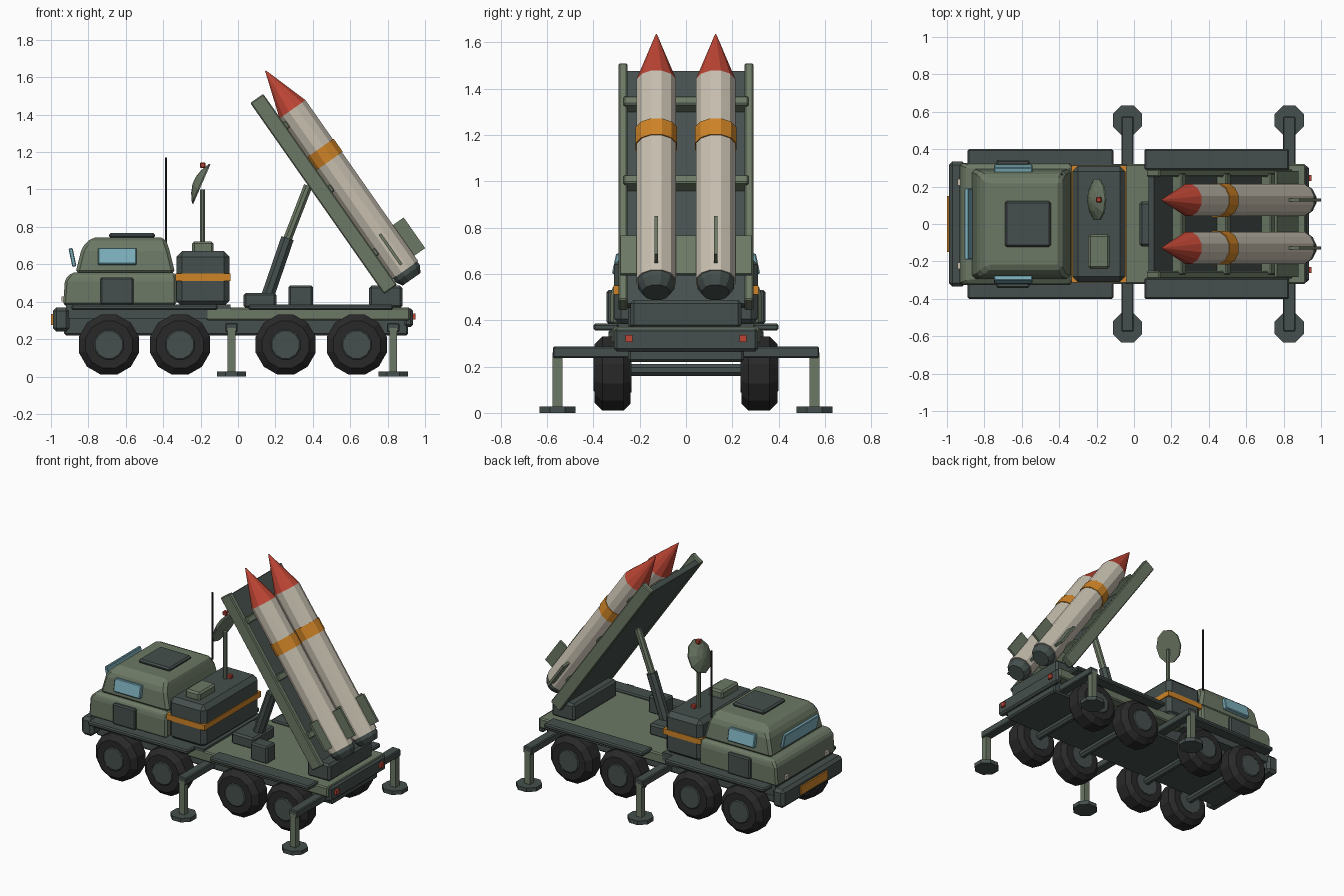
import bpy, bmesh
from math import radians, cos, sin, pi
from mathutils import Matrix, Vector

cube = bpy.data.objects.get("Cube")
if cube:
    bpy.data.objects.remove(cube, do_unlink=True)


def material(name, r, g, b):
    m = bpy.data.materials.new(name)
    m.use_nodes = True
    m.diffuse_color = (r, g, b, 1)
    m.node_tree.nodes["Principled BSDF"].inputs["Base Color"].default_value = (r, g, b, 1)
    return m


GREEN = material("olive green", .15, .19, .13)
DARK = material("dark grey green", .06, .08, .075)
TYRE = material("tyre black", .022, .022, .023)
CREAM = material("cream", .57, .52, .43)
RED = material("red", .51, .06, .035)
ORANGE = material("orange", .62, .23, .02)
GLASS = material("light blue glass", .2, .43, .5)
I = Matrix.Identity(4)


def finish(bm, name, mat, frame=I):
    bmesh.ops.recalc_face_normals(bm, faces=bm.faces)
    bm.transform(frame)
    me = bpy.data.meshes.new(name)
    bm.to_mesh(me)
    bm.free()
    me.materials.append(mat)
    ob = bpy.data.objects.new(name, me)
    bpy.context.collection.objects.link(ob)
    return ob


def chamfer(bm, width):
    if width:
        bmesh.ops.bevel(bm, geom=bm.edges[:], offset=width, segments=1, affect='EDGES')


def box(name, mat, xs, ys, zs, bevel=0, frame=I):
    """Box given by its extent on each axis."""
    bm = bmesh.new()
    bmesh.ops.create_cube(bm, size=1)
    for v in bm.verts:
        for i, (a, b) in enumerate((xs, ys, zs)):
            v.co[i] = (a + b) / 2 + v.co[i] * (b - a)
    chamfer(bm, bevel)
    return finish(bm, name, mat, frame)


def skin(bm, rings):
    loops = [[bm.verts.new(p) for p in ring] for ring in rings]
    n = len(loops[0])
    for a, b in zip(loops, loops[1:]):
        for i in range(n):
            j = (i + 1) % n
            bm.faces.new((a[i], a[j], b[j], b[i]))
    bm.faces.new(loops[0][::-1])
    bm.faces.new(loops[-1])


def stack(name, mat, sections, bevel=0):
    """Stacked rectangles (z, x0, x1, half width)."""
    bm = bmesh.new()
    skin(bm, [[(a, -h, z), (b, -h, z), (b, h, z), (a, h, z)] for z, a, b, h in sections])
    chamfer(bm, bevel)
    return finish(bm, name, mat)


def lathe(name, mat, origin, axis, profile, n=12, frame=I):
    """Turned part: profile of (distance along axis, radius)."""
    bm = bmesh.new()
    skin(bm, [[(r * cos(2 * pi * (i + .5) / n), r * sin(2 * pi * (i + .5) / n), t)
               for i in range(n)] for t, r in profile])
    turn = Vector(axis).to_track_quat('Z', 'Y').to_matrix().to_4x4()
    return finish(bm, name, mat, frame @ Matrix.Translation(origin) @ turn)


def rod(name, mat, a, b, r, n=8):
    d = Vector(b) - Vector(a)
    return lathe(name, mat, a, d, [(0, r), (d.length, r)], n)


# chassis, deck and bumpers
box("chassis", DARK, (-.93, .91), (-.25, .25), (.22, .36), .01)
box("deck", GREEN, (-.17, .92), (-.32, .32), (.3, .37), .008)
box("front_bumper", DARK, (-.99, -.9), (-.335, .335), (.24, .37), .02)
box("front_plate", ORANGE, (-1, -.985), (-.15, .15), (.275, .335))
box("rear_bumper", DARK, (.89, .935), (-.31, .31), (.265, .365), .012)
box("cab_floor", DARK, (-.92, -.04), (-.32, .32), (.31, .385))

# cab
stack("cab_lower", GREEN, [(.38, -.935, -.33, .325), (.52, -.925, -.33, .325),
                           (.555, -.89, -.335, .31)], .012)
stack("cab_upper", GREEN, [(.55, -.87, -.335, .295), (.69, -.835, -.37, .28),
                           (.742, -.785, -.39, .235)], .018)
box("roof_hatch", DARK, (-.69, -.445), (-.122, .122), (.74, .768), .01)
tilt = Matrix.Translation((-.885, 0, .637)) @ Matrix.Rotation(radians(-12), 4, 'Y')
box("windscreen", GLASS, (-.011, .011), (-.19, .19), (-.05, .05), .004, tilt)
rod("antenna", TYRE, (-.385, .265, .7), (-.385, .265, 1.17), .006, 6)

# equipment box behind the cab
box("equipment_box", DARK, (-.33, -.045), (-.31, .31), (.375, .67), .03)
box("equipment_band", ORANGE, (-.335, -.04), (-.314, .314), (.512, .55))
box("generator", GREEN, (-.245, -.13), (-.24, -.055), (.66, .722), .012)
rod("mast", GREEN, (-.19, .13, .66), (-.19, .13, 1.0), .014)
lathe("radar_dish", GREEN, (-.197, .13, 1.03), (-.916, 0, .4),
      [(-.004, .115), (.004, .115), (.03, .065), (.042, .02)], 10)
box("dish_light", RED, (-.203, -.173), (.115, .145), (1.115, 1.145), .005)
box("warning_light", RED, (-.185, -.155), (.14, .17), (.665, .695), .005)

# parts mirrored on both sides
for side, s in (("left", 1), ("right", -1)):
    def span(a, b):
        return tuple(sorted((s * a, s * b)))

    box(side + "_front_fender", DARK, (-.89, -.11), span(.24, .4), (.355, .385), .008)
    box(side + "_rear_fender", DARK, (.055, .83), span(.29, .4), (.355, .385), .008)
    box(side + "_door", DARK, (-.735, -.56), span(.31, .343), (.385, .53), .008)
    lean = Matrix.Translation((-.645, s * .295, .642)) @ Matrix.Rotation(s * radians(12), 4, 'X')
    box(side + "_window", GLASS, (-.103, .103), (-.016, .016), (-.045, .045), .005, lean)
    box(side + "_headlight", CREAM, (-.945, -.925), span(.205, .24), (.4, .428))
    box(side + "_tail_light", RED, (.93, .95), span(.23, .262), (.305, .337))

    for k, x in enumerate((-.69, -.31, .255, .635)):
        lathe(f"{side}_tyre_{k}", TYRE, (x, s * .24, .17), (0, s, 0),
              [(0, .135), (.03, .166), (.12, .166), (.155, .13)])
        lathe(f"{side}_hub_{k}", DARK, (x, s * .235, .17), (0, s, 0),
              [(0, .085), (.155, .088), (.165, .075)])

    for end, x in (("mid", -.035), ("rear", .83)):
        name = f"{side}_{end}_outrigger"
        box(name + "_arm", DARK, (x - .033, x + .033), span(.2, .575), (.237, .287), .006)
        box(name + "_leg", GREEN, (x - .021, x + .021), span(.534, .576), (.02, .26))
        lathe(name + "_foot", DARK, (x, s * .555, 0), (0, 0, 1), [(0, .085), (.028, .085)], 8)

for k, x in enumerate((-.69, -.31, .255, .635)):
    rod(f"axle_{k}", DARK, (x, -.26, .185), (x, .26, .185), .028)

# lifting gear
box("ram_base", DARK, (.03, .205), (-.12, .12), (.365, .447), .012)
box("control_box", DARK, (.27, .4), (-.25, -.15), (.365, .487), .01)
box("hinge_block", DARK, (.7, .88), (-.24, .24), (.365, .487), .015)
rod("ram_cylinder", DARK, (.155, 0, .42), (.265, 0, .74), .037)
rod("ram_rod", GREEN, (.255, 0, .71), (.375, 0, 1.02), .025)

# launcher, built upright and then tilted about its foot: local x faces the missiles
launch = Matrix.Translation((.815, 0, .465)) @ Matrix.Rotation(radians(-35), 4, 'Y')
box("launcher_plate", DARK, (-.035, 0), (-.26, .26), (.01, 1.235), 0, launch)
for k, u in enumerate((.21, .625, 1.04)):
    box(f"cradle_bar_{k}", GREEN, (-.01, .06), (-.27, .27), (u - .022, u + .022), .006, launch)

for side, s in (("left", 1), ("right", -1)):
    y = s * .128
    box(side + "_rail", GREEN, (-.042, .043), tuple(sorted((s * .252, s * .292))),
        (0, 1.247), .006, launch)
    centre = (.124, y, 0)
    for part, mat, profile in (
            ("body", CREAM, [(.04, .088), (1.09, .088)]),
            ("band", ORANGE, [(.75, .093), (.835, .093)]),
            ("nose", RED, [(1.09, .088), (1.34, .003)]),
            ("nozzle", DARK, [(-.02, .06), (.015, .082), (.045, .082)])):
        lathe(f"{side}_missile_{part}", mat, centre, (0, 0, 1), profile, 12, launch)
    # four tail fins around each missile
    for k in range(4):
        frame = launch @ Matrix.Translation(centre) @ Matrix.Rotation(k * pi / 2, 4, 'Z')
        box(f"{side}_missile_fin_{k}", GREEN, (.07, .155), (-.008, .008), (.075, .275), 0, frame)
